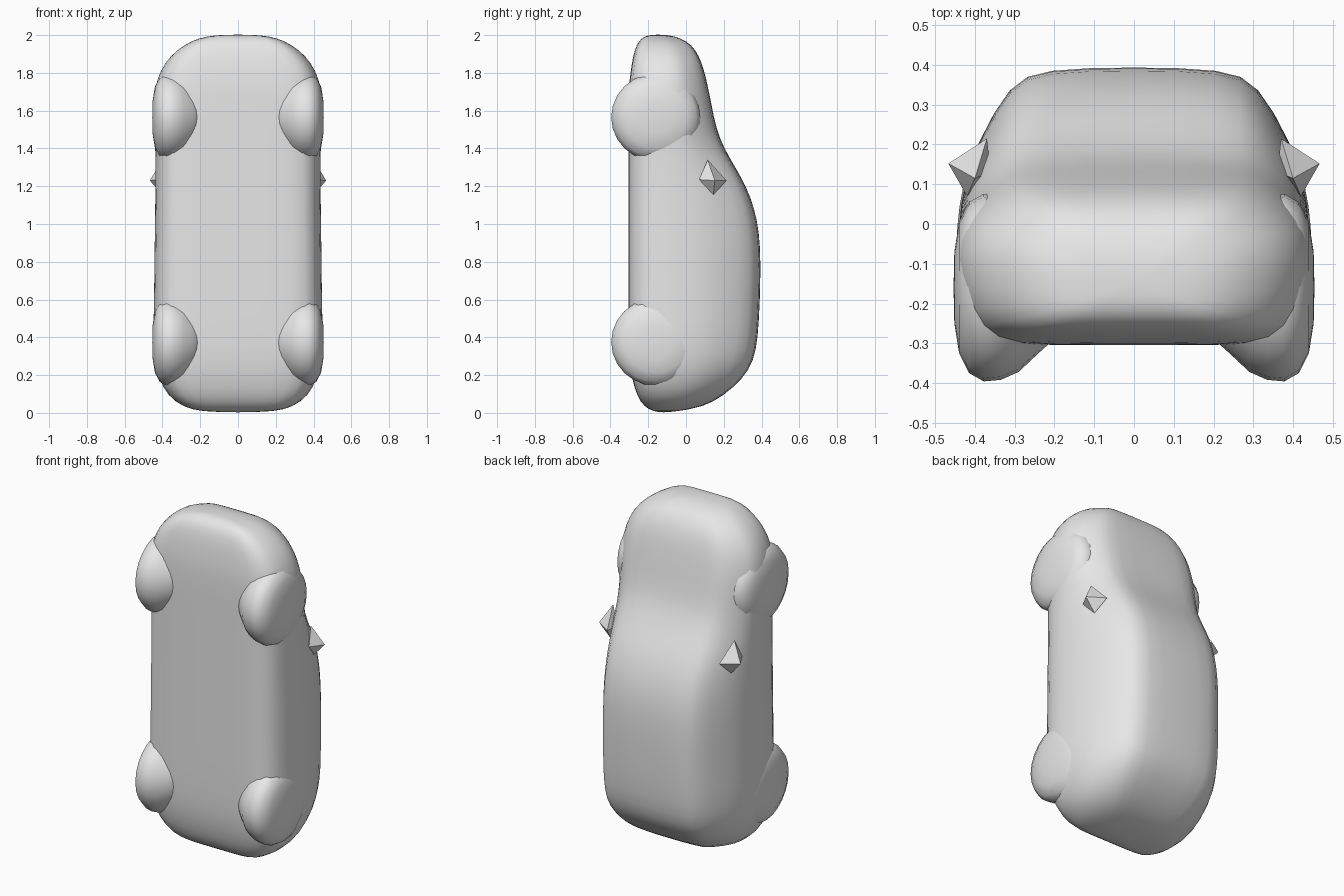
import bpy, bmesh, math

cube = bpy.data.objects.get("Cube")
if cube:
    bpy.data.objects.remove(cube, do_unlink=True)

# One plain grey for everything
grey = bpy.data.materials.new("plain_grey")
grey.use_nodes = True
grey.diffuse_color = (0.8, 0.8, 0.8, 1)
grey.node_tree.nodes["Principled BSDF"].inputs["Base Color"].default_value = (0.8, 0.8, 0.8, 1)


def finish(name, bm, smooth):
    bmesh.ops.recalc_face_normals(bm, faces=bm.faces[:])
    for f in bm.faces:
        f.smooth = smooth
    mesh = bpy.data.meshes.new(name)
    bm.to_mesh(mesh)
    bm.free()
    mesh.materials.append(grey)
    obj = bpy.data.objects.new(name, mesh)
    bpy.context.collection.objects.link(obj)
    return obj


def skin(bm, rings, start, end):
    """Join closed rings of points and close both ends with a fan."""
    loops = [[bm.verts.new(p) for p in ring] for ring in rings]
    n = len(loops[0])
    for a, b in zip(loops, loops[1:]):
        for i in range(n):
            j = (i + 1) % n
            bm.faces.new((a[i], a[j], b[j], b[i]))
    for loop, tip in ((loops[0], start), (loops[-1], end)):
        c = bm.verts.new(tip)
        for i in range(n):
            bm.faces.new((loop[i], loop[(i + 1) % n], c))


# Body stations along z: height, underside y, roof y, half width
STATIONS = [
    (0.008, -0.17, -0.05, 0.20), (0.03, -0.22, 0.09, 0.29),
    (0.09, -0.26, 0.20, 0.375), (0.18, -0.285, 0.30, 0.42),
    (0.27, -0.30, 0.36, 0.443), (0.40, -0.305, 0.383, 0.452),
    (0.60, -0.305, 0.393, 0.447), (0.80, -0.305, 0.397, 0.445),
    (0.95, -0.305, 0.39, 0.443), (1.08, -0.305, 0.365, 0.441),
    (1.20, -0.305, 0.32, 0.44), (1.30, -0.305, 0.262, 0.44),
    (1.40, -0.305, 0.203, 0.44), (1.50, -0.305, 0.162, 0.447),
    (1.62, -0.305, 0.138, 0.452), (1.72, -0.303, 0.118, 0.443),
    (1.81, -0.293, 0.098, 0.415), (1.89, -0.28, 0.07, 0.362),
    (1.95, -0.262, 0.03, 0.285), (1.985, -0.235, -0.03, 0.21),
    (2.0, -0.20, -0.09, 0.12),
]
# Half section as (share of half width, share of height)
LOWER = [(0, 0), (0.45, 0), (0.83, 0.02), (0.96, 0.42)]
UPPER = [(1, 0), (0.99, 0.2), (0.965, 0.4), (0.88, 0.62),
         (0.70, 0.92), (0.52, 0.99), (0, 1)]


def section(z, yb, yt, w):
    mid = min(-0.1, yb + 0.45 * (yt - yb))
    half = [(w * u, yb + (mid - yb) * v) for u, v in LOWER]
    half += [(w * u, mid + (yt - mid) * v) for u, v in UPPER]
    other = [(-x, y) for x, y in half[-2:0:-1]]
    return [(x, y, z) for x, y in half + other]


bm = bmesh.new()
skin(bm, [section(*s) for s in STATIONS], (0, -0.12, 0.002), (0, -0.15, 2.003))
body = finish("car_body", bm, True)
sub = body.modifiers.new("rounding", 'SUBSURF')
sub.levels = sub.render_levels = 1

# Wheels: soft discs turned about the x axis, partly sunk into the body
WHEEL = [(0.19, 0.12), (0.24, 0.165), (0.29, 0.212), (0.335, 0.232),
         (0.378, 0.236), (0.415, 0.215), (0.44, 0.165), (0.452, 0.09)]


def wheel(name, side, z):
    rings = []
    for x, r in WHEEL:
        angles = [2 * math.pi * i / 24 for i in range(24)]
        rings.append([(side * x, -0.16 + r * math.cos(a), z + r * 0.98 * math.sin(a))
                      for a in angles])
    bm = bmesh.new()
    skin(bm, rings, (side * 0.19, -0.16, z), (side * 0.454, -0.16, z))
    finish(name, bm, True)


# Side mirrors: small faceted spikes
def mirror(name, side):
    base = [(0.42, 0.07, 1.235), (0.40, 0.145, 1.155),
            (0.37, 0.215, 1.23), (0.40, 0.115, 1.34)]
    bm = bmesh.new()
    skin(bm, [[(side * x, y, z) for x, y, z in base]],
         (side * 0.36, 0.13, 1.23), (side * 0.467, 0.152, 1.23))
    finish(name, bm, False)


for label, side in (("left", 1), ("right", -1)):
    wheel("front_wheel_" + label, side, 1.565)
    wheel("rear_wheel_" + label, side, 0.375)
    mirror("side_mirror_" + label, side)
